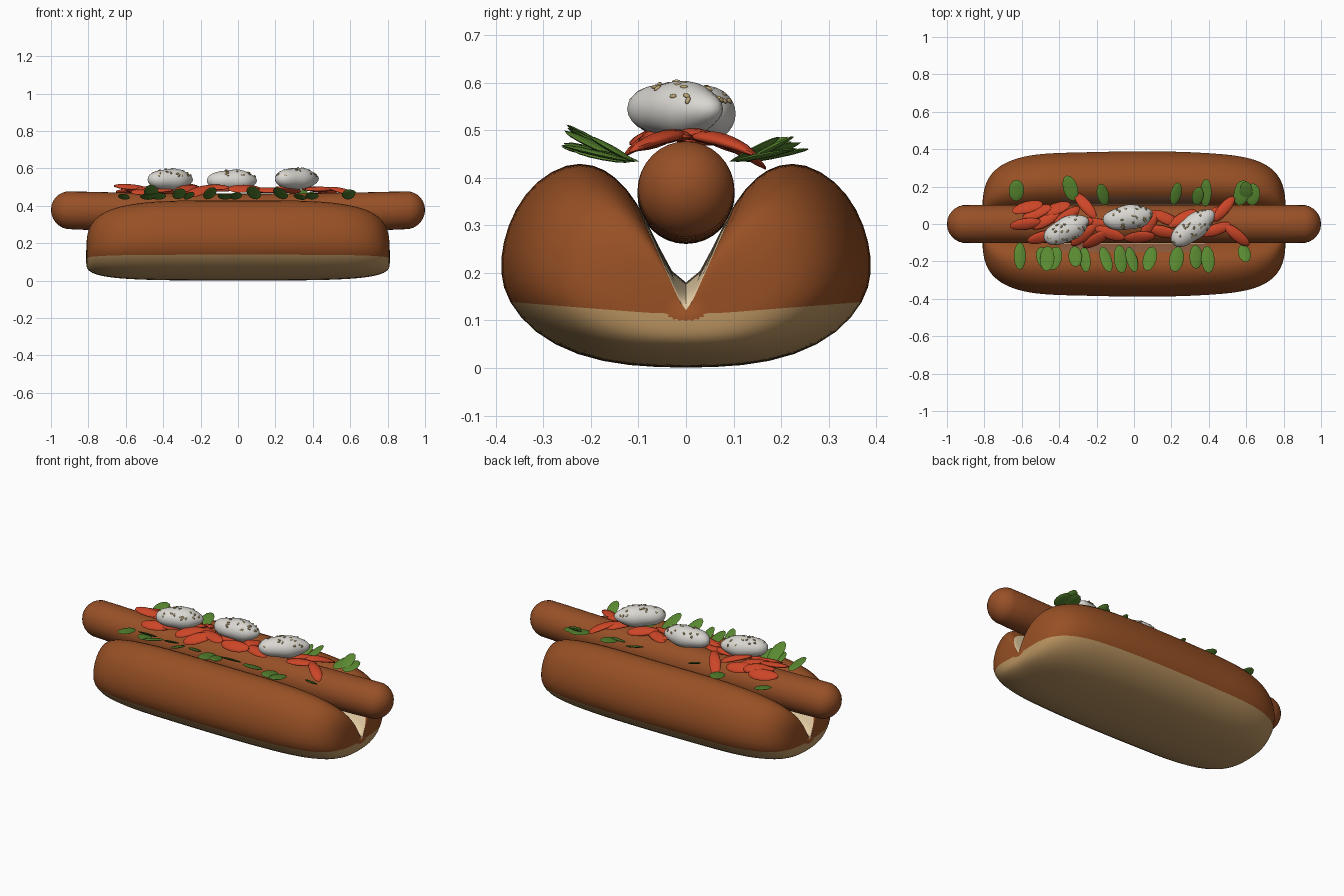
import bpy, bmesh, math, random
from mathutils import Matrix, Vector, Euler

random.seed(4)
if "Cube" in bpy.data.objects:
    bpy.data.objects.remove(bpy.data.objects["Cube"])


def material(name, rgb):
    m = bpy.data.materials.new(name)
    m.use_nodes = True
    m.diffuse_color = (*rgb, 1)
    m.node_tree.nodes["Principled BSDF"].inputs["Base Color"].default_value = (*rgb, 1)
    return m


CRUST = material("baked crust", (0.31, 0.08, 0.018))
BASE = material("pale bun base", (0.5, 0.3, 0.12))
CRUMB = material("cream crumb", (0.8, 0.62, 0.38))
RIM = material("soft inner crust", (0.25, 0.1, 0.045))
SAUSAGE = material("sausage brown", (0.31, 0.08, 0.02))
PEPPER = material("pepper red", (0.6, 0.06, 0.02))
LEAF = material("leaf green", (0.1, 0.25, 0.03))
SAUCE = material("white sauce", (0.7, 0.68, 0.64))
SEED = material("seed tan", (0.5, 0.38, 0.17))


def finish(name, bm, mats, angle=60):
    bmesh.ops.recalc_face_normals(bm, faces=bm.faces)
    me = bpy.data.meshes.new(name)
    bm.to_mesh(me)
    bm.free()
    for m in mats:
        me.materials.append(m)
    me.shade_smooth()
    me.set_sharp_from_angle(angle=math.radians(angle))
    ob = bpy.data.objects.new(name, me)
    bpy.context.collection.objects.link(ob)
    return ob


def loft(bm, rings, rule=lambda i, x: 0):
    """Skin closed rings of points; rule picks the material per side."""
    rows = [[bm.verts.new(p) for p in r] for r in rings]
    n = len(rows[0])
    for a, b in zip(rows, rows[1:]):
        for i in range(n):
            j = (i + 1) % n
            f = bm.faces.new((a[i], a[j], b[j], b[i]))
            f.material_index = rule(i, abs(f.calc_center_median().x))
    bm.faces.new(rows[0])
    bm.faces.new(rows[-1])


def blob(bm, loc, size, rot, segs=14):
    """Add an ellipsoid and return its vertices."""
    mat = Matrix.Translation(loc) @ rot.to_matrix().to_4x4() @ Matrix.Diagonal((*size, 1))
    return bmesh.ops.create_uvsphere(bm, u_segments=segs, v_segments=max(6, segs // 2),
                                     radius=1, matrix=mat)["verts"]


# Bun: notched cross-section swept along x with blunt rounded ends
half = [(0, 0), (.12, .003), (.23, .025), (.32, .073), (.375, .14), (.391, .2), (.385, .265),
        (.36, .335), (.315, .395), (.25, .432), (.195, .43), (.15, .405), (.105, .355),
        (.06, .26), (0, .14)]
section = half + [(-y, z) for y, z in half[-2:0:-1]]
last, total = len(half) - 1, len(section)


def bun_rule(i, x):
    k = i if i < last else total - 1 - i
    if k < 4:
        return 1
    if k >= 12:
        return 2
    return 3 if k == 11 and x < 0.4 else 0


rings = []
for k in range(-20, 21):
    t = math.radians(89.6) * k / 20
    x = math.copysign(0.812 * math.sqrt(abs(math.sin(t))), t)
    s = math.sqrt(math.cos(t))
    wave = 1 + 0.008 * math.sin(9 * x + 1)
    rings.append([(x, y * s * wave, 0.11 + (z - 0.11) * s) for y, z in section])
bm = bmesh.new()
loft(bm, rings, bun_rule)
bun = finish("bun", bm, [CRUST, BASE, CRUMB, RIM])
bun.modifiers.new("Smooth", "SUBSURF").levels = 1

# Sausage: capsule with a slight sag in the middle
R = 0.102
stations = []
for k in range(-10, 11):
    stations.append((0.9 * k / 10, R))
caps = [(1 - R + R * math.sin(a), R * math.cos(a))
        for a in (math.radians(d) for d in range(10, 90, 13))]
stations = ([(-x, r) for x, r in reversed(caps)] + [s for s in stations if abs(s[0]) < 0.89]
            + caps)
bm = bmesh.new()
loft(bm, [[(x, r * math.cos(a), 0.363 + 0.016 * x * x + r * math.sin(a))
           for a in (math.tau * i / 32 for i in range(32))] for x, r in stations])
finish("sausage", bm, [SAUSAGE])

# Pepper slices: flat strips draped over the sausage (x, y, heading)
slices = [(-.57, .09, 15), (-.52, .06, 25), (-.58, .0, 8), (-.47, .02, 30), (-.42, .08, 20),
          (-.36, .04, 35), (-.26, .1, -50), (-.27, -.06, 40), (-.2, -.08, 30), (-.2, .0, -10),
          (-.13, -.05, -20), (-.08, .0, 15), (.03, -.07, 5), (.08, -.01, 60), (.15, -.04, -12),
          (.17, .03, -25), (.26, .03, 30), (.4, .03, 45), (.48, .08, 50), (.55, -.06, -40),
          (.44, -.03, 20), (-.49, -.07, 15), (-.3, .0, 15), (-.4, -.04, 10)]
bm = bmesh.new()
for x, y, a in slices:
    rot = Euler((random.uniform(-.3, .3), random.uniform(-.1, .1), math.radians(a)))
    lift = 0.495 + random.uniform(-.01, .012)
    for v in blob(bm, (x, y, lift), (.088, .032, .013), rot):
        v.co.z -= 2.4 * v.co.y ** 2
finish("pepper_slices", bm, [PEPPER])

# Leaves: thin blades fanning up and outward along both edges of the slit
back = [-.63, -.32, -.15, .21, .33, .38, .56, .6, .63]
front = [-.61, -.5, -.46, -.41, -.32, -.27, -.17, -.08, -.03, .1, .24, .33, .39, .58]
bm = bmesh.new()
for side, row in ((1, back), (-1, front)):
    for x in row:
        length = random.uniform(.055, .078)
        heading = math.radians(90 * side + random.uniform(-18, 18))
        tilt = math.radians(random.uniform(10, 32))
        rot = Euler((random.uniform(-.25, .25), -tilt, heading))
        root = Vector((x, side * random.uniform(.09, .125), .435))
        centre = root + rot.to_matrix() @ Vector((length, 0, 0))
        blob(bm, centre, (length, random.uniform(.03, .042), .006), rot, 12)
finish("leaves", bm, [LEAF])

# Sauce dollops: three lumpy eggs, with seeds scattered on top
dollops = [(-.36, -.03, .54, 25, .13), (-.03, .035, .535, 8, .135), (.315, -.02, .545, 38, .14)]
sauce, seeds = bmesh.new(), bmesh.new()
for x, y, z, a, length in dollops:
    rot = Euler((0, 0, math.radians(a)))
    centre, size = Vector((x, y, z)), Vector((length, .066, .058))
    for v in blob(sauce, centre, size, rot, 28):
        d = v.co - centre
        v.co += d * 0.04 * math.sin(40 * d.x + 25 * d.y)
    for k in range(24):
        u, h = random.uniform(0, math.tau), random.uniform(.3, 1)
        r = math.sqrt(1 - h * h)
        normal = Vector((r * math.cos(u), r * math.sin(u), h))
        spot = centre + rot.to_matrix() @ (normal * size)
        slope = rot.to_matrix() @ Vector([n / s for n, s in zip(normal, size)])
        spin = slope.to_track_quat("Z", "X") @ Euler((0, 0, random.uniform(0, 3))).to_quaternion()
        blob(seeds, spot, (.009, .005, .004), spin, 8)
finish("sauce_dollops", sauce, [SAUCE])
finish("seeds", seeds, [SEED])
